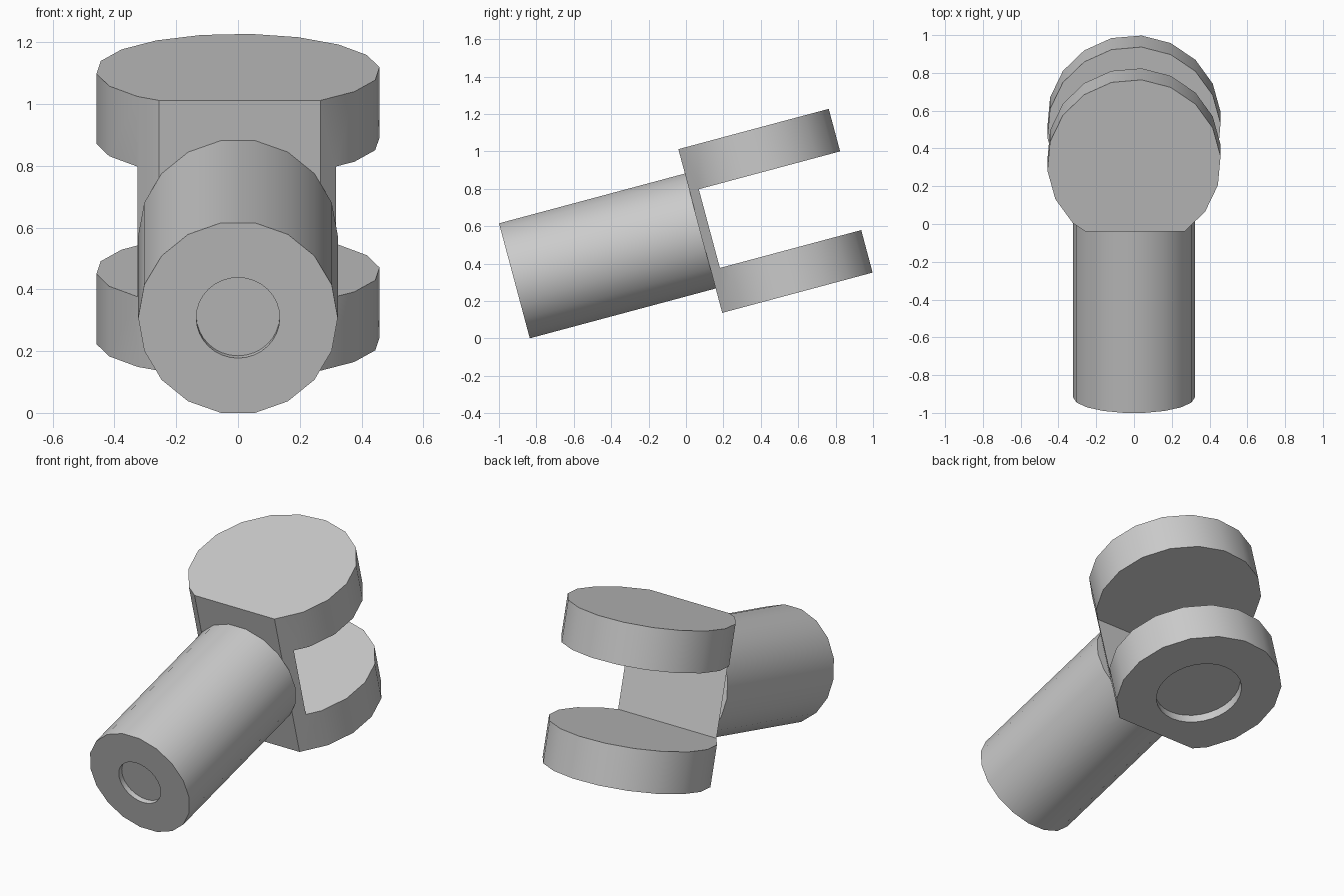
import bpy, bmesh
from math import cos, sin, radians, pi
from mathutils import Matrix, Vector

TILT = Matrix.Translation((0, 0.0765, 0.574)) @ Matrix.Rotation(radians(15), 4, 'X')

if "Cube" in bpy.data.objects:
    bpy.data.objects.remove(bpy.data.objects["Cube"], do_unlink=True)

grey = bpy.data.materials.new("plain grey")
grey.use_nodes = True
colour = (0.6, 0.6, 0.6, 1)
grey.diffuse_color = colour
grey.node_tree.nodes["Principled BSDF"].inputs["Base Color"].default_value = colour


def finish(name, bm):
    bmesh.ops.recalc_face_normals(bm, faces=bm.faces)
    mesh = bpy.data.meshes.new(name)
    bm.to_mesh(mesh)
    bm.free()
    mesh.materials.append(grey)
    obj = bpy.data.objects.new(name, mesh)
    obj.matrix_world = TILT
    bpy.context.collection.objects.link(obj)
    return obj


def prism(name, sides, radius, start, end, centre_y=0.0, turn=0.0, along_y=False):
    """Regular prism running along local z, or along local y."""
    bm = bmesh.new()
    ring = []
    for k in range(sides):
        a = radians(turn) + 2 * pi * k / sides
        u, v = radius * cos(a), radius * sin(a)
        ring.append(bm.verts.new((u, start, v) if along_y else (u, centre_y + v, start)))
    base = bm.faces.new(ring)
    result = bmesh.ops.extrude_face_region(bm, geom=[base], use_keep_orig=True)
    top = [v for v in result["geom"] if isinstance(v, bmesh.types.BMVert)]
    step = Vector((0, end - start, 0)) if along_y else Vector((0, 0, end - start))
    bmesh.ops.translate(bm, verts=top, vec=step)
    return finish(name, bm)


def box(name, low, high):
    bm = bmesh.new()
    bmesh.ops.create_cube(bm, size=1)
    for v in bm.verts:
        v.co = [(l + h) / 2 + c * (h - l) for l, h, c in zip(low, high, v.co)]
    return finish(name, bm)


def select(obj):
    bpy.ops.object.select_all(action='DESELECT')
    obj.select_set(True)
    bpy.context.view_layer.objects.active = obj


def cut(obj, cutter):
    cutter.hide_render = True
    mod = obj.modifiers.new("cut", 'BOOLEAN')
    mod.operation = 'DIFFERENCE'
    mod.solver = 'EXACT'
    mod.object = cutter
    bpy.context.view_layer.update()
    select(obj)
    bpy.ops.object.modifier_apply(modifier=mod.name)
    bpy.data.objects.remove(cutter, do_unlink=True)


# Shaft with a shallow round recess in its free end
shaft = prism("shaft", 18, 0.323, -1.029, 0, along_y=True)
cut(shaft, prism("shaft_recess", 32, 0.135, -1.2, -1.0, along_y=True))

# Fork: a drum flattened at the front, slotted to leave two round cheeks and a web
fork = prism("fork", 18, 0.46, -0.453, 0.453, centre_y=0.374, turn=5)
cut(fork, box("front_trim", (-1, -1, -1), (1, 0, 1)))
cut(fork, box("slot", (-1, 0.05, -0.218), (1, 2, 0.218)))
cut(fork, prism("cheek_recess", 32, 0.237, -0.6, -0.403, centre_y=0.374))

for part in (shaft, fork):
    select(part)
    bpy.ops.object.shade_smooth_by_angle(angle=radians(30))
